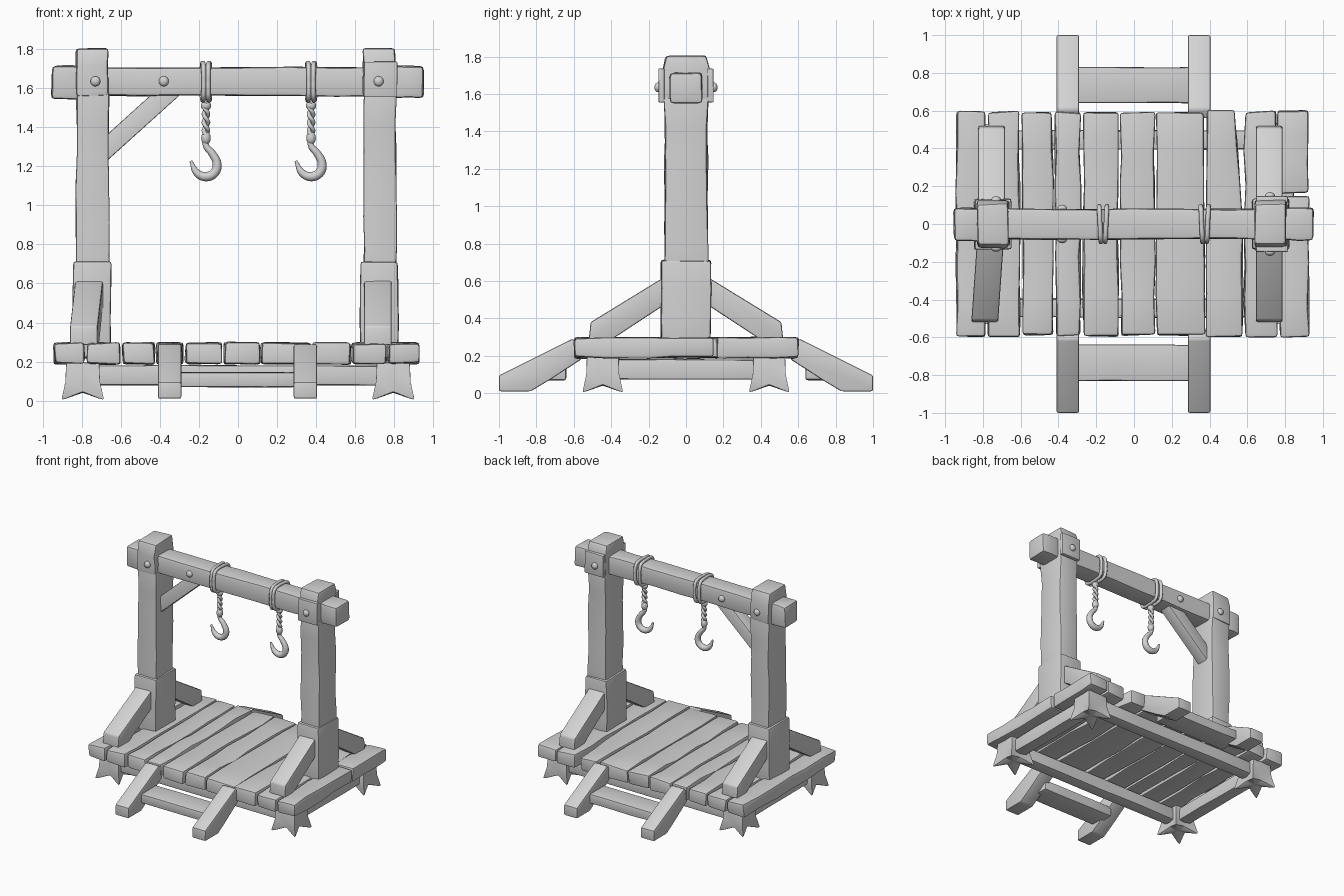
import bpy, bmesh, math, random
from mathutils import Vector

random.seed(4)
if "Cube" in bpy.data.objects:
    bpy.data.objects.remove(bpy.data.objects["Cube"], do_unlink=True)

GREY = (0.65, 0.65, 0.65, 1)
mat = bpy.data.materials.new("plain grey")
mat.use_nodes = True
mat.diffuse_color = GREY
mat.node_tree.nodes["Principled BSDF"].inputs["Base Color"].default_value = GREY


def activate(ob):
    bpy.ops.object.select_all(action='DESELECT')
    ob.select_set(True)
    bpy.context.view_layer.objects.active = ob


def finish(bm, name, bevel=0.012):
    """Soften the hard edges and turn the bmesh into a shaded object."""
    bmesh.ops.recalc_face_normals(bm, faces=bm.faces)
    if bevel:
        hard = [e for e in bm.edges if e.is_manifold and e.calc_face_angle() > 0.5]
        bmesh.ops.bevel(bm, geom=hard, offset=bevel, segments=2, profile=0.6,
                        affect='EDGES', clamp_overlap=True)
    me = bpy.data.meshes.new(name)
    bm.to_mesh(me)
    bm.free()
    ob = bpy.data.objects.new(name, me)
    bpy.context.collection.objects.link(ob)
    me.materials.append(mat)
    activate(ob)
    bpy.ops.object.shade_smooth_by_angle(angle=math.radians(38))
    return ob


def timber(name, x, y, z, axis=0, cuts=0, rough=0.0, bevel=0.012, shape=None):
    """Box between the given ranges, cut along one axis and made uneven."""
    bm = bmesh.new()
    bmesh.ops.create_cube(bm, size=1)
    for v in bm.verts:
        v.co = Vector([(r[0] + r[1]) / 2 + c * (r[1] - r[0])
                       for r, c in zip((x, y, z), v.co)])
    lo, hi = (x, y, z)[axis]
    normal = Vector([float(i == axis) for i in range(3)])
    for i in range(cuts):
        t = (i + 1 + random.uniform(-0.2, 0.2)) / (cuts + 1)
        bmesh.ops.bisect_plane(bm, geom=bm.verts[:] + bm.edges[:] + bm.faces[:],
                               plane_co=normal * (lo + (hi - lo) * t), plane_no=normal)
    for v in bm.verts:
        if shape:
            shape(v.co)
        v.co += Vector([random.uniform(-rough, rough) for _ in range(3)])
    return finish(bm, name, bevel)


def prism(name, profile, lo, hi, axis, flip=1, skew=0.0, bevel=0.012):
    """Extrude a (horizontal, z) profile along x or y."""
    bm = bmesh.new()
    put = (lambda u, z, w: (w, u * flip, z)) if axis == 0 else (lambda u, z, w: (u, w, z))
    rings = [[bm.verts.new(put(u, z, w + skew * abs(u))) for u, z in profile]
             for w in (lo, hi)]
    n = len(profile)
    bm.faces.new(rings[0])
    bm.faces.new(rings[1][::-1])
    for i in range(n):
        j = (i + 1) % n
        bm.faces.new((rings[0][i], rings[1][i], rings[1][j], rings[0][j]))
    return finish(bm, name, bevel)


def tube(name, points, radius, radii=None, closed=False):
    cu = bpy.data.curves.new(name, 'CURVE')
    cu.dimensions = '3D'
    cu.bevel_depth = radius
    cu.bevel_resolution = 3
    cu.use_fill_caps = True
    cu.resolution_u = 5
    sp = cu.splines.new('BEZIER')
    sp.bezier_points.add(len(points) - 1)
    sp.use_cyclic_u = closed
    for i, (bp, p) in enumerate(zip(sp.bezier_points, points)):
        bp.co = p
        bp.handle_left_type = bp.handle_right_type = 'AUTO'
        bp.radius = radii[i] if radii else 1
    cu.materials.append(mat)
    ob = bpy.data.objects.new(name, cu)
    bpy.context.collection.objects.link(ob)
    activate(ob)
    bpy.ops.object.convert(target='MESH')


def ball(name, centre, size):
    bm = bmesh.new()
    bmesh.ops.create_uvsphere(bm, u_segments=14, v_segments=8, radius=1)
    for v in bm.verts:
        v.co = Vector([c + s * q for c, s, q in zip(centre, size, v.co)])
    finish(bm, name, 0)


# Deck planks
def chipped(co):
    if co.x > 0.5:
        co.x -= 0.04 * max(0, co.y / 0.6)

planks = [(-0.94, -0.79), (-0.77, -0.605), (-0.59, -0.43), (-0.415, -0.285), (-0.27, -0.085),
          (-0.07, 0.11), (0.12, 0.375), (0.385, 0.575), (0.585, 0.755)]
for i, x in enumerate(planks):
    y = 0.6 - random.uniform(0, 0.012)
    timber(f"deck_plank_{i + 1}", x, (-y, y), (0.19, 0.295), 1, 5, 0.007, 0.018,
           chipped if i == 7 else None)
timber("split_plank_front", (0.77, 0.925), (-0.6, 0.145), (0.19, 0.295), 1, 3, 0.007, 0.018)
timber("split_plank_back", (0.76, 0.92), (0.165, 0.6), (0.19, 0.295), 1, 2, 0.007, 0.018)


# Flared feet with a notch in each side
def foot(name, cx, cy):
    bm = bmesh.new()
    rings = []
    for z, corner, mid, lift in ((0.195, 0.085, 0.085, 0), (0.1, 0.09, 0.078, 0),
                                 (0, 0.112, 0.072, 0.045)):
        ring = []
        for k in range(8):
            a = math.pi / 4 * k
            r = corner * math.sqrt(2) if k % 2 else mid
            ring.append(bm.verts.new((cx + r * math.cos(a), cy + r * math.sin(a),
                                      z + (0 if k % 2 else lift))))
        rings.append(ring)
    bm.faces.new(rings[0])
    tip = bm.verts.new((cx, cy, 0.04))
    for k in range(8):
        j = (k + 1) % 8
        for a, b in zip(rings, rings[1:]):
            bm.faces.new((a[k], a[j], b[j], b[k]))
        bm.faces.new((rings[2][k], rings[2][j], tip))
    finish(bm, name, 0.008)


for sx, side in ((-1, "right"), (1, "left")):
    for sy, end in ((-1, "front"), (1, "back")):
        foot(f"{end}_{side}_foot", 0.795 * sx, 0.445 * sy)
    timber(f"{side}_floor_beam", (0.795 * sx - 0.05, 0.795 * sx + 0.05), (-0.42, 0.42),
           (0.075, 0.18), 1, 2, 0.003)

# Long floor beams, ramp rails and steps at both ends
rail = [(1.0, 0.01), (1.0, 0.095), (0.61, 0.29), (0.56, 0.27), (0.56, 0.18),
        (0.73, 0.07), (0.83, 0.01)]
for sy, end in ((-1, "front"), (1, "back")):
    timber(f"{end}_floor_beam", (-0.75, 0.75), (0.445 * sy - 0.05, 0.445 * sy + 0.05),
           (0.08, 0.18), 0, 3, 0.003)
    for x, side in ((-0.35, "right"), (0.345, "left")):
        prism(f"{end}_{side}_ramp_rail", rail, x - 0.06, x + 0.06, 0, sy)
    timber(f"{end}_step", (-0.32, 0.32), (0.735 * sy - 0.095, 0.735 * sy + 0.095),
           (0.07, 0.145), 0, 2, 0.003)


# Posts with base sleeves and sloping struts
def post_head(co):
    if co.z > 1.78:
        co.y *= 0.85

strut = [(0.11, 0.625), (0.11, 0.475), (0.4, 0.285), (0.52, 0.285), (0.51, 0.38)]
for cx, side in ((-0.745, "right"), (0.725, "left")):
    timber(f"{side}_post", (cx - 0.083, cx + 0.083), (-0.115, 0.115), (0.6, 1.58), 2, 5, 0.006)
    timber(f"{side}_post_head", (cx - 0.085, cx + 0.08), (-0.125, 0.125), (1.56, 1.805),
           2, 2, 0.005, 0.018, post_head)
    timber(f"{side}_post_sleeve", (cx - 0.1, cx + 0.095), (-0.133, 0.133), (0.22, 0.71),
           2, 2, 0.004, 0.014)
    for sy, end in ((-1, "front"), (1, "back")):
        skew = -0.07 if cx < 0 and sy < 0 else 0
        prism(f"{end}_{side}_strut", strut, cx - 0.08, cx + 0.062, 0, sy, skew)

# Top beam with heavier ends and a corner brace
timber("top_beam", (-0.93, 0.93), (-0.08, 0.08), (1.56, 1.705), 0, 7, 0.005, 0.02)
timber("right_beam_end", (-0.955, -0.8), (-0.088, 0.085), (1.545, 1.715), 0, 1, 0.005, 0.022)
timber("left_beam_end", (0.78, 0.95), (-0.085, 0.088), (1.55, 1.715), 0, 1, 0.005, 0.022)
prism("corner_brace", [(-0.69, 1.21), (-0.69, 1.345), (-0.43, 1.58), (-0.28, 1.58)],
      -0.05, 0.05, 1, bevel=0.01)

# Joint plates and bolts
for sy, end in ((-1, "front"), (1, "back")):
    timber(f"{end}_joint_plate", (0.645, 0.815), sorted((0.115 * sy, 0.147 * sy)),
           (1.555, 1.735), 0, 0, 0.002, 0.008)
    for n, (x, y) in enumerate(((-0.73, 0.127), (-0.38, 0.082), (0.72, 0.149))):
        ball(f"{end}_bolt_{n + 1}", (x, y * sy, 1.635), (0.026, 0.02, 0.026))

# Rope loops, hanging ropes and hooks
hook = [(0, 1.38), (0, 1.305), (0.03, 1.268), (0.057, 1.21), (0.042, 1.165),
        (0, 1.147), (-0.045, 1.165), (-0.078, 1.228)]
for n, x in enumerate((-0.164, 0.374)):
    for off in (-0.016, 0.016):
        loop = []
        for k in range(16):
            c, s = math.cos(k * math.pi / 8), math.sin(k * math.pi / 8)
            sq = (c ** 4 + s ** 4) ** -0.25
            loop.append((x + off * (1 + 0.3 * c), 0.094 * c * sq, 1.633 + 0.094 * s * sq))
        tube(f"rope_loop_{n + 1}", loop, 0.0125, closed=True)
    for phase in (0, math.pi):
        strand = [(x + 0.011 * math.cos(k * 0.9 + phase), 0.011 * math.sin(k * 0.9 + phase),
                   1.55 - 0.012 * k) for k in range(19)]
        tube(f"rope_strand_{n + 1}", strand, 0.011)
    ball(f"rope_knot_{n + 1}", (x, 0, 1.51), (0.027, 0.025, 0.025))
    ball(f"hook_collar_{n + 1}", (x, 0, 1.345), (0.025, 0.025, 0.035))
    tube(f"hook_{n + 1}", [(x + dx, 0, z) for dx, z in hook], 0.023,
         (0.6, 0.7, 0.85, 1, 1.05, 1.05, 0.85, 0.3))
